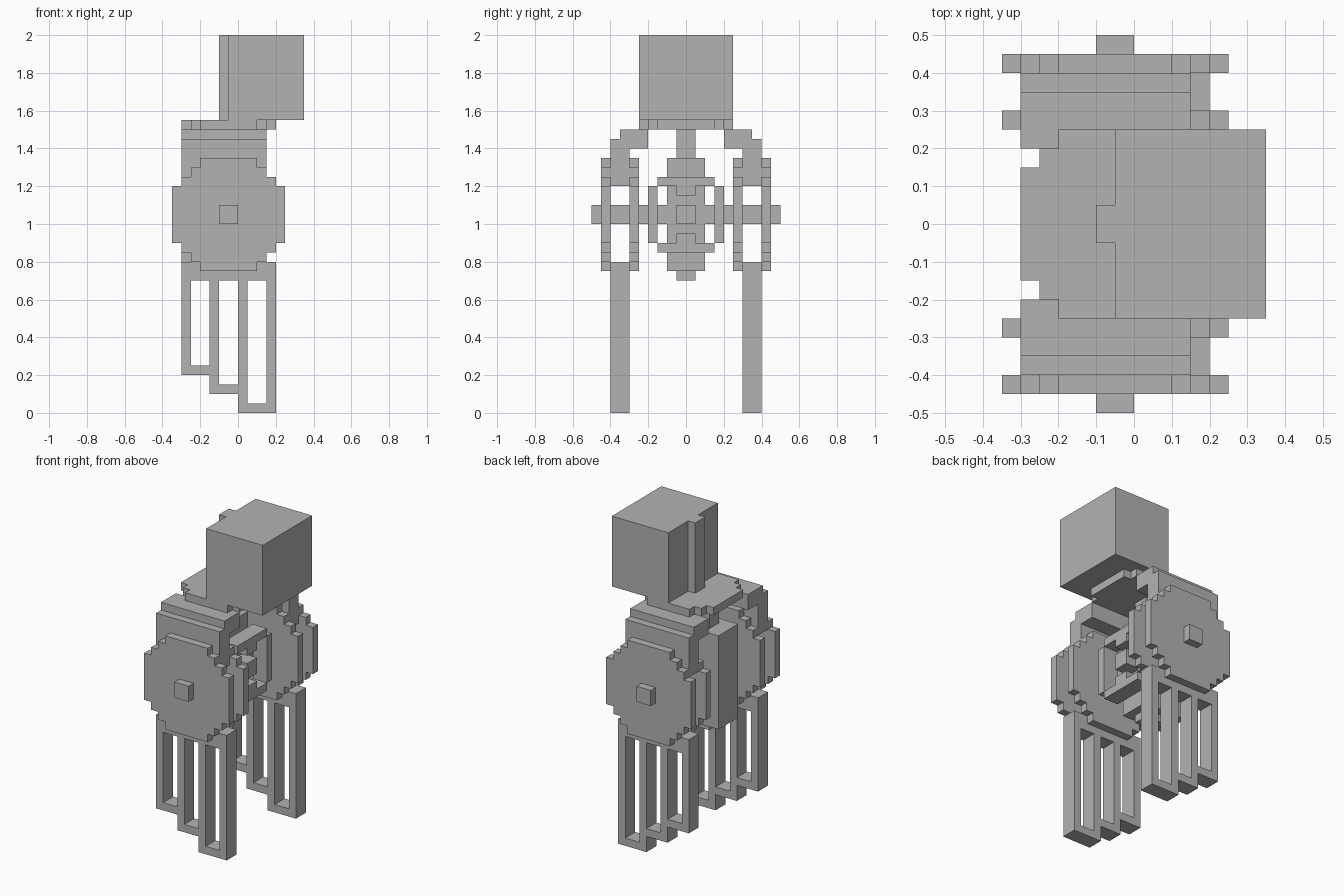
import bpy
import bmesh
from mathutils import Vector

if "Cube" in bpy.data.objects:
    bpy.data.objects.remove(bpy.data.objects["Cube"], do_unlink=True)

U = 0.05  # size of one block

grey = bpy.data.materials.new("grey")
grey.use_nodes = True
grey.diffuse_color = (0.45, 0.45, 0.45, 1)
grey.node_tree.nodes["Principled BSDF"].inputs["Base Color"].default_value = (0.45, 0.45, 0.45, 1)


def finish(name, bm):
    bmesh.ops.recalc_face_normals(bm, faces=bm.faces[:])
    mesh = bpy.data.meshes.new(name)
    bm.to_mesh(mesh)
    bm.free()
    mesh.materials.append(grey)
    obj = bpy.data.objects.new(name, mesh)
    bpy.context.collection.objects.link(obj)
    return obj


def extrude(name, outline, axis, start, end):
    """Prism from a 2D outline, swept along axis 0, 1 or 2."""
    bm = bmesh.new()
    verts = []
    for a, b in outline:
        co = [a, b]
        co.insert(axis, start)
        bm.verts.new(co)
    bm.verts.ensure_lookup_table()
    face = bm.faces.new(bm.verts[:])
    move = Vector((0, 0, 0))
    move[axis] = end - start
    out = bmesh.ops.extrude_face_region(bm, geom=[face])
    verts = [g for g in out["geom"] if isinstance(g, bmesh.types.BMVert)]
    bmesh.ops.translate(bm, verts=verts, vec=move)
    return finish(name, bm)


def box(name, x0, x1, y0, y1, z0, z1):
    return extrude(name, [(x0, y0), (x1, y0), (x1, y1), (x0, y1)], 2, z0, z1)


def stepped(ca, cb, ra, rb, steps):
    """Rectangle whose corners are cut into a staircase of blocks."""
    corner = [(ra, rb - steps * U)]
    for i in range(1, steps + 1):
        corner.append((ra - i * U, rb - (steps - i + 1) * U))
        corner.append((ra - i * U, rb - (steps - i) * U))
    pts = corner
    pts = pts + [(-a, b) for a, b in reversed(pts)]
    pts = pts + [(-a, -b) for a, b in pts]
    return [(ca + a, cb + b) for a, b in pts]


# Head with rear ridge
box("head", -0.05, 0.35, -0.25, 0.25, 1.55, 2.0)
box("head_ridge", -0.10, -0.05, -0.05, 0.05, 1.55, 2.0)

# Stepped plate under the head
extrude("neck_plate", stepped(-0.05, 0, 0.25, 0.25, 2), 2, 1.5, 1.55)

# Central body, spine and axle
box("body_box", -0.30, 0.0, -0.10, 0.10, 0.75, 1.35)
box("spine", -0.20, -0.05, -0.05, 0.05, 0.70, 1.50)
box("axle", -0.10, 0.0, -0.50, 0.50, 1.0, 1.1)
box("front_shaft", 0.0, 0.10, -0.05, 0.05, 1.0, 1.1)

# Front ring around the shaft
for name, s in (("left", 1), ("right", -1)):
    y0, y1 = sorted((s * 0.15, s * 0.20))
    box("ring_side_" + name, 0.0, 0.10, y0, y1, 0.90, 1.20)
for name, s in (("top", 1), ("bottom", -1)):
    z0, z1 = sorted((1.05 + s * 0.15, 1.05 + s * 0.20))
    box("ring_" + name, 0.0, 0.10, -0.15, 0.15, z0, z1)
    z0, z1 = sorted((1.05 + s * 0.10, 1.05 + s * 0.15))
    box("ring_tooth_" + name, 0.0, 0.10, -0.05, 0.05, z0, z1)

# Shoulders, wheels and legs on both sides
shoulder = [(0.2, 1.4), (0.3, 1.4), (0.3, 1.2), (0.4, 1.2),
            (0.4, 1.45), (0.35, 1.45), (0.35, 1.5), (0.2, 1.5)]
wheel = stepped(-0.05, 1.05, 0.30, 0.30, 3)
for side, s in (("back", 1), ("front", -1)):
    extrude("shoulder_" + side, [(s * y, z) for y, z in shoulder], 0, -0.30, 0.15)
    for name, y in (("inner", 0.25), ("outer", 0.40)):
        extrude("wheel_%s_%s" % (name, side), wheel, 1, s * y, s * (y + U))
    ya, yb = sorted((s * 0.3, s * 0.4))
    box("leg_top_" + side, -0.30, 0.20, ya, yb, 0.70, 0.80)
    # Four bars joined by feet at falling heights
    for i, (x, z) in enumerate(((-0.30, 0.2), (-0.15, 0.1), (0.0, 0.0), (0.15, 0.0))):
        box("leg_bar_%d_%s" % (i + 1, side), x, x + U, ya, yb, z, 0.70)
        if i < 3:
            box("foot_%d_%s" % (i + 1, side), x + U, x + 0.15, ya, yb, z, z + U)
